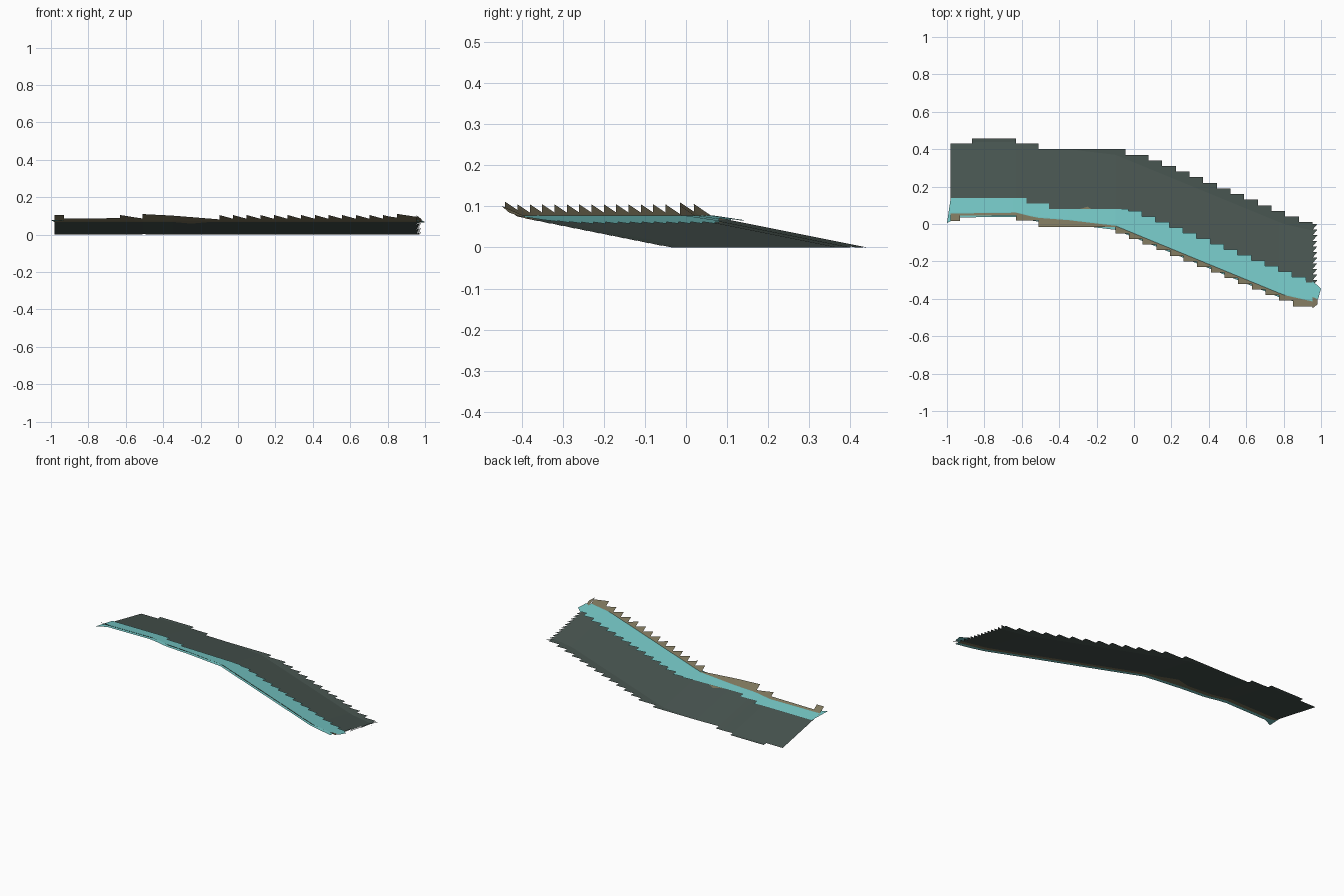
import bpy

if "Cube" in bpy.data.objects:
    bpy.data.objects.remove(bpy.data.objects["Cube"], do_unlink=True)


def material(name, r, g, b):
    m = bpy.data.materials.new(name)
    m.use_nodes = True
    m.diffuse_color = (r, g, b, 1)
    bsdf = m.node_tree.nodes["Principled BSDF"]
    bsdf.inputs["Base Color"].default_value = (r, g, b, 1)
    bsdf.inputs["Roughness"].default_value = 0.9
    return m


bed_dark = material("dark lake bed", 0.066, 0.092, 0.082)
sand = material("sandy bank", 0.205, 0.18, 0.107)
foam = material("teal foam", 0.18, 0.58, 0.57)

LEFT, RIGHT, PITCH, DROP = -0.98, 0.955, 0.073, 0.03
WATER = 0.075

# Stepped outlines: (start x, y), continued as a regular diagonal staircase
front_steps = [(LEFT, 0.015), (-0.93, 0.045), (-0.63, 0.02), (-0.51, -0.015)]
front_steps += [(-0.1 + PITCH * i, -0.05 - DROP * i) for i in range(14)]
back_steps = [(LEFT, 0.43), (-0.865, 0.457), (-0.63, 0.43), (-0.51, 0.40), (-0.045, 0.37)]
back_steps += [(0.078 + PITCH * i, 0.34 - DROP * i) for i in range(12)]
foam_steps = [(LEFT, 0.14), (-0.575, 0.11), (-0.455, 0.08)]
foam_steps += [(-0.03 + PITCH * i, 0.07 - 0.0295 * i) for i in range(14)]
shore_points = [(-1, 0.06), (-0.63, 0.065), (-0.52, 0.038), (-0.35, 0.025),
                (-0.1, -0.005), (0.8, -0.375), (1, -0.42)]


def stepped(steps, x):
    return [y for start, y in steps if start <= x + 1e-6][-1]


def shore(x):
    for (x0, y0), (x1, y1) in zip(shore_points, shore_points[1:]):
        if x <= x1:
            return y0 + (y1 - y0) * (x - x0) / (x1 - x0)
    return shore_points[-1][1]


def ground(x, y):
    # Steep bank in front of the shore, gentle bed sloping down behind it
    d = y - shore(x)
    return WATER - 0.67 * d if d < 0 else max(0, WATER - 0.2 * d)


def water(x, y):
    return WATER + 0.003 - 0.15 * max(0, y - shore(x))


def sand_end(x):
    return shore(x) + 0.035 + 0.045 * max(0, 1 - abs(x + 0.25) / 0.1)


def columns(*step_lists):
    xs = {round(x, 4) for steps in step_lists for x, y in steps}
    xs |= {round(-0.95 + 0.05 * i, 4) for i in range(18)} | {LEFT, RIGHT}
    xs = sorted(x for x in xs if x <= RIGHT)
    return list(zip(xs, xs[1:]))


def sheet(name, outlines, height, mats):
    # Each outline is a list of (x, y) corners; height sets z
    verts, faces = [], []
    for outline in outlines:
        faces.append(range(len(verts), len(verts) + len(outline)))
        verts += [(x, y, height(x, y)) for x, y in outline]
    mesh = bpy.data.meshes.new(name)
    mesh.from_pydata(verts, [], [list(f) for f in faces])
    mesh.materials.append(mats)
    mesh.update()
    obj = bpy.data.objects.new(name, mesh)
    bpy.context.collection.objects.link(obj)
    return obj


def band(x0, x1, low, high):
    return [(x0, low(x0)), (x1, low(x1)), (x1, high(x1)), (x0, high(x0))]


# Bank and bed, column by column
bank, bed = [], []
for x0, x1 in columns(front_steps, back_steps):
    front, back = stepped(front_steps, x0), stepped(back_steps, x0)
    foot = lambda x: min(back, shore(x) + 0.375)
    bank.append(band(x0, x1, lambda x: front, shore))
    bank.append(band(x0, x1, shore, sand_end))
    bed.append(band(x0, x1, sand_end, foot))
    bed.append(band(x0, x1, foot, lambda x: back))

# Saw teeth along the right edge
tip = 0.98
for i in range(13):
    y = -DROP * i
    tooth = [(RIGHT, y - DROP), (tip, y), (RIGHT, y)]
    bed.append(tooth)
bank.append([(RIGHT, -0.45), (tip, -0.43), (tip, shore(tip) + 0.03), (RIGHT, sand_end(RIGHT))])

sheet("sandy_bank", bank, ground, sand)
sheet("lake_bed", bed, ground, bed_dark)

# Foam ribbon following the shore, with slanted tips at both ends
ribbon = []
for x0, x1 in columns(foam_steps):
    back = stepped(foam_steps, x0)
    ribbon.append(band(x0, x1, lambda x: shore(x) - 0.026, shore))
    ribbon.append(band(x0, x1, shore, lambda x: back))
ribbon.append([(-1, 0.005), (-0.93, 0.04), (LEFT, 0.14)])
ribbon.append([(RIGHT, -0.41), (0.985, -0.4), (1, -0.345), (RIGHT, -0.305)])
sheet("foam_ribbon", ribbon, water, foam)
